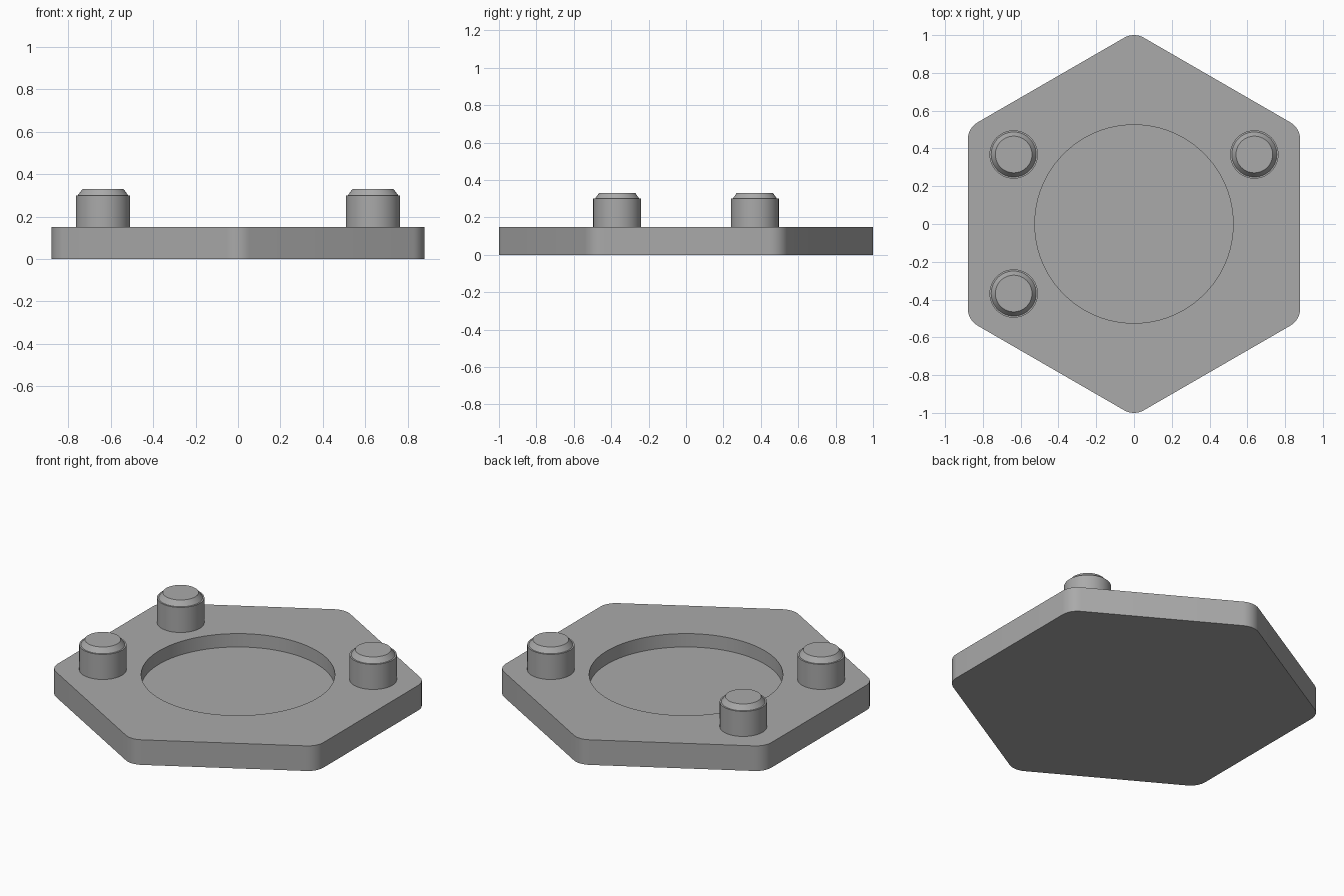
import bpy, bmesh, math

if "Cube" in bpy.data.objects:
    bpy.data.objects.remove(bpy.data.objects["Cube"])

SIDE = 0.88       # centre to flat side of the hexagon
CORNER = 0.105    # corner rounding radius
PLATE_TOP = 0.15
POCKET_FLOOR = 0.07

grey = bpy.data.materials.new("mid_grey")
grey.diffuse_color = (0.40, 0.40, 0.40, 1)
grey.use_nodes = True
grey.node_tree.nodes["Principled BSDF"].inputs["Base Color"].default_value = grey.diffuse_color


def add_object(name, bm):
    bmesh.ops.recalc_face_normals(bm, faces=bm.faces[:])
    mesh = bpy.data.meshes.new(name)
    bm.to_mesh(mesh)
    bm.free()
    obj = bpy.data.objects.new(name, mesh)
    bpy.context.collection.objects.link(obj)
    mesh.materials.append(grey)
    return obj


def smooth(obj):
    bpy.ops.object.select_all(action='DESELECT')
    obj.select_set(True)
    bpy.context.view_layer.objects.active = obj
    bpy.ops.object.shade_smooth_by_angle(angle=math.radians(30))


def stack(name, rings, location=(0, 0)):
    """Closed solid through a list of equal-length rings of points."""
    bm = bmesh.new()
    loops = [[bm.verts.new((x + location[0], y + location[1], z)) for x, y, z in ring]
             for ring in rings]
    n = len(loops[0])
    for a, b in zip(loops, loops[1:]):
        for i in range(n):
            j = (i + 1) % n
            bm.faces.new((a[i], a[j], b[j], b[i]))
    bm.faces.new(loops[0][::-1])
    bm.faces.new(loops[-1])
    return add_object(name, bm)


def circle(radius, z, n=64):
    return [(radius * math.cos(math.tau * i / n), radius * math.sin(math.tau * i / n), z)
            for i in range(n)]


def rounded_hexagon(z, steps=8):
    points = []
    reach = (SIDE - CORNER) / math.cos(math.pi / 6)
    for k in range(6):
        mid = math.radians(90 + 60 * k)
        for s in range(steps + 1):
            a = mid + math.radians(-30 + 60 * s / steps)
            points.append((reach * math.cos(mid) + CORNER * math.cos(a),
                           reach * math.sin(mid) + CORNER * math.sin(a), z))
    return points


# Hexagonal plate with a round pocket in its top
plate = stack("hex_plate", [rounded_hexagon(0), rounded_hexagon(PLATE_TOP)])
cutter = stack("pocket_cutter", [circle(0.525, POCKET_FLOOR, 96), circle(0.525, 0.3, 96)])
cut = plate.modifiers.new("pocket", 'BOOLEAN')
cut.operation = 'DIFFERENCE'
cut.solver = 'EXACT'
cut.object = cutter
bpy.context.view_layer.objects.active = plate
bpy.ops.object.modifier_apply(modifier=cut.name)
bpy.data.objects.remove(cutter)
smooth(plate)

# Three round pegs, each with a narrow ledge and a tapered tip
pegs = {"peg_back_left": (-0.637, 0.368),
        "peg_back_right": (0.637, 0.368),
        "peg_front_left": (-0.637, -0.368)}
profile = [(0.128, PLATE_TOP), (0.128, 0.30), (0.119, 0.30), (0.097, 0.33)]
for name, spot in pegs.items():
    smooth(stack(name, [circle(r, z) for r, z in profile], spot))
